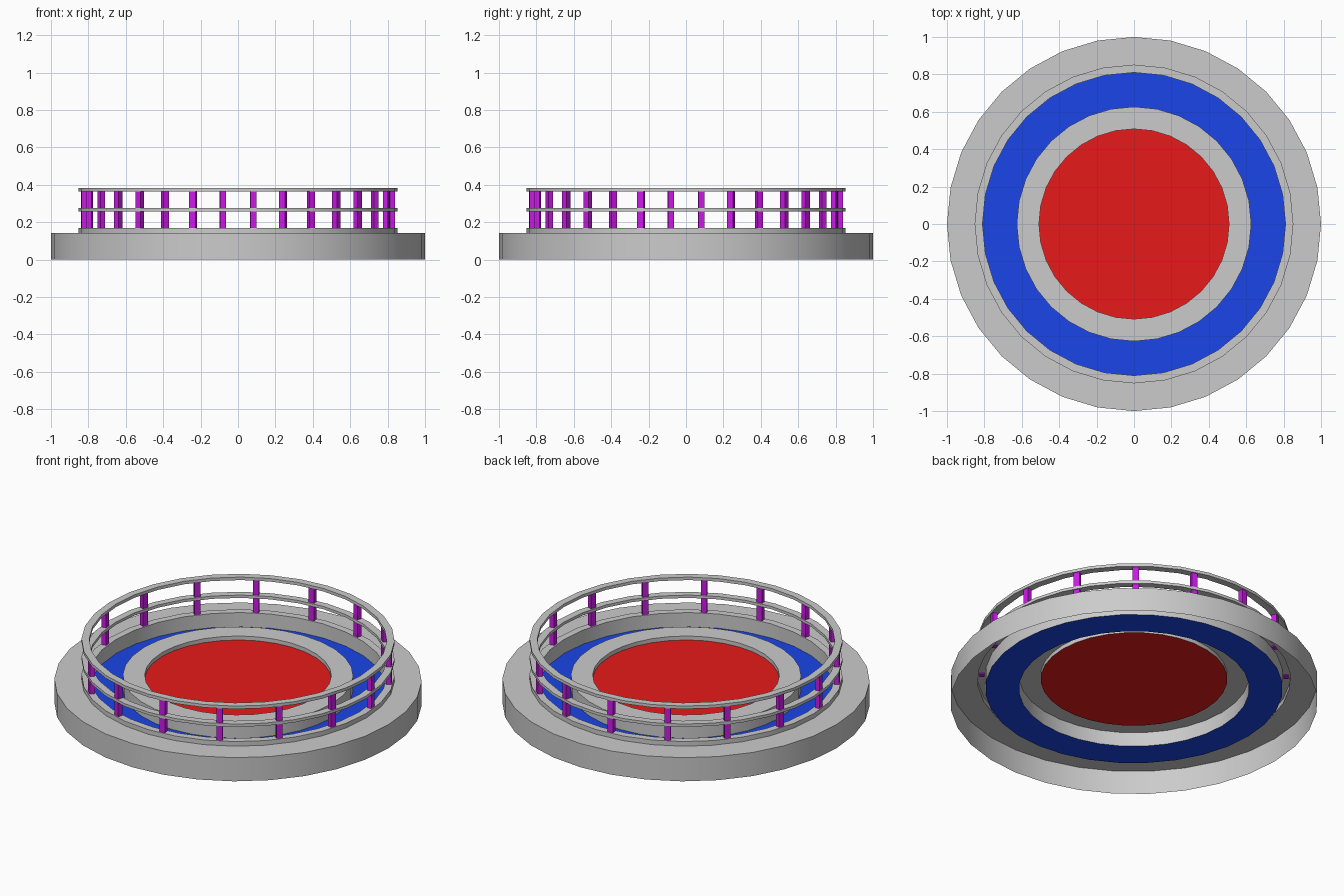
import bpy
import bmesh
from math import sin, cos, pi, radians

if "Cube" in bpy.data.objects:
    bpy.data.objects.remove(bpy.data.objects["Cube"])

SIDES = 32
POSTS = 16


def material(name, rgb):
    m = bpy.data.materials.new(name)
    m.diffuse_color = (*rgb, 1)
    m.use_nodes = True
    m.node_tree.nodes["Principled BSDF"].inputs["Base Color"].default_value = m.diffuse_color
    return m


def finish(name, bm, mat=None, smooth=False):
    mesh = bpy.data.meshes.new(name)
    bm.to_mesh(mesh)
    bm.free()
    obj = bpy.data.objects.new(name, mesh)
    bpy.context.collection.objects.link(obj)
    if mat:
        mesh.materials.append(mat)
    if smooth:
        bpy.ops.object.select_all(action='DESELECT')
        obj.select_set(True)
        bpy.context.view_layer.objects.active = obj
        bpy.ops.object.shade_smooth_by_angle(angle=radians(30))
    return obj


def lathe(name, profile, closed=False, mat=None):
    """Turn an (r, z) profile round the z axis."""
    bm = bmesh.new()
    rings = [[bm.verts.new((r * sin(2 * pi * i / SIDES), -r * cos(2 * pi * i / SIDES), z))
              for i in range(SIDES)] for r, z in profile]
    pairs = list(zip(rings, rings[1:]))
    if closed:
        pairs.append((rings[-1], rings[0]))
    for a, b in pairs:
        for i in range(SIDES):
            j = (i + 1) % SIDES
            bm.faces.new((a[i], a[j], b[j], b[i]))
    return finish(name, bm, mat, smooth=True)


blue = material("blue", (0.01, 0.06, 0.8))
red = material("red", (0.8, 0.01, 0.01))
purple = material("purple", (0.6, 0.01, 0.8))

# Outer body: open underneath, with raised lip and inner wall
lathe("outer_body", [(1, 0), (1, 0.142), (0.852, 0.142), (0.852, 0.17),
                     (0.81, 0.17), (0.81, 0.085)])

# Sunken blue channel
lathe("channel_floor", [(0.81, 0.085), (0.627, 0.085)], mat=blue)

# Raised rim round the centre
lathe("centre_rim", [(0.627, 0.085), (0.627, 0.17), (0.508, 0.17), (0.508, 0.146)])

# Red centre disc
bm = bmesh.new()
bm.faces.new([bm.verts.new((0.508 * sin(2 * pi * i / SIDES),
                            -0.508 * cos(2 * pi * i / SIDES), 0.146))
              for i in range(SIDES)])
finish("centre_disc", bm, red)

# Two guard rails
for name, z0, z1 in (("middle_rail", 0.258, 0.275), ("top_rail", 0.365, 0.383)):
    lathe(name, [(0.852, z0), (0.852, z1), (0.81, z1), (0.81, z0)], closed=True)

# Rail posts, on every other facet
bm = bmesh.new()
for k in range(POSTS):
    a = pi / SIDES + 2 * pi * k / POSTS
    out, side = (sin(a), -cos(a)), (cos(a), sin(a))
    cube = bmesh.ops.create_cube(bm, size=1)["verts"]
    for v in cube:
        r, t = 0.828 + v.co.x * 0.028, v.co.y * 0.034
        v.co = (out[0] * r + side[0] * t, out[1] * r + side[1] * t,
                0.268 + v.co.z * 0.21)
bmesh.ops.recalc_face_normals(bm, faces=bm.faces)
finish("rail_posts", bm, purple)
